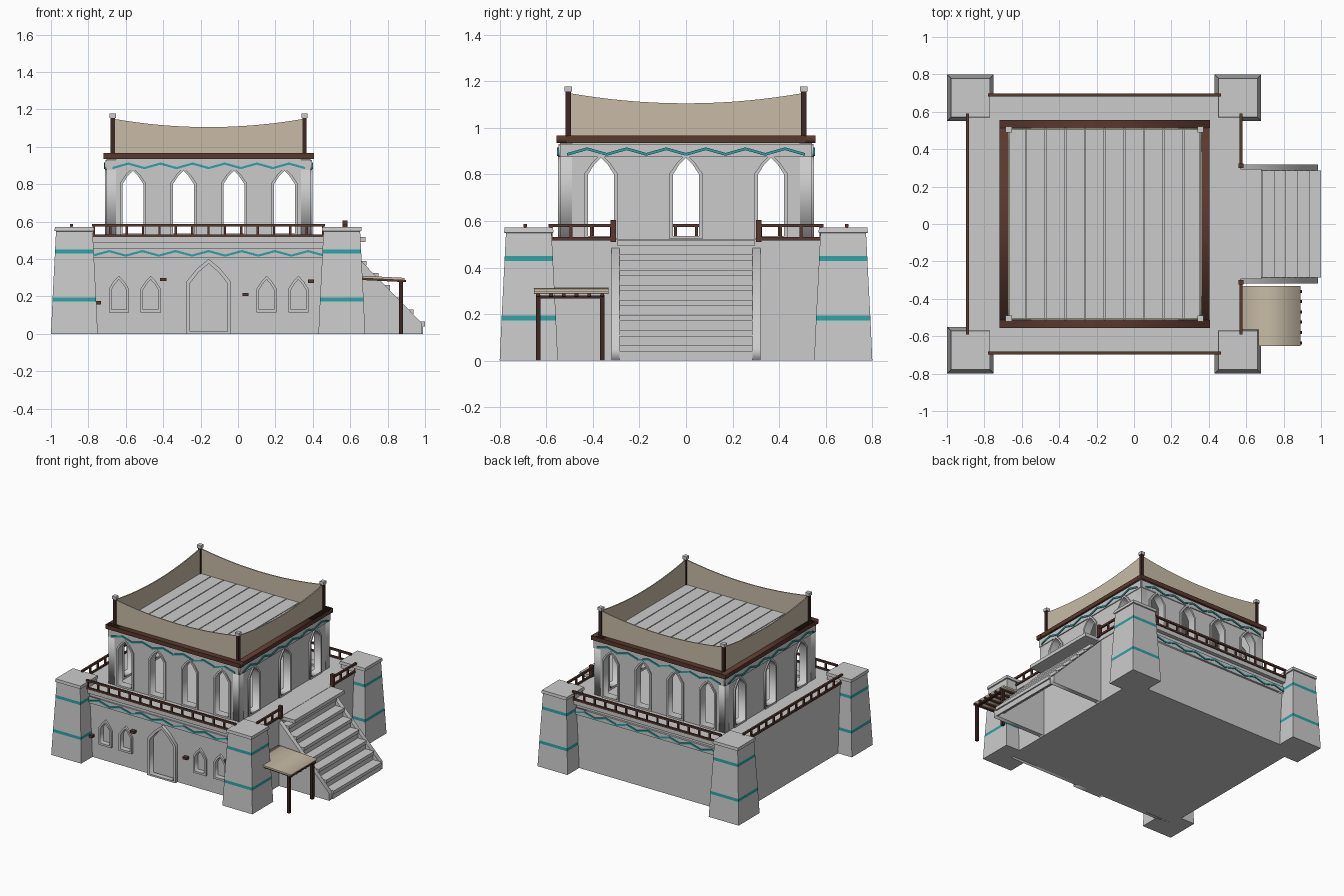
import bpy, bmesh, math
from mathutils import Matrix, Vector

if "Cube" in bpy.data.objects:
    bpy.data.objects.remove(bpy.data.objects["Cube"])


def material(name, rgb):
    m = bpy.data.materials.new(name)
    m.use_nodes = True
    m.diffuse_color = (*rgb, 1)
    for n in m.node_tree.nodes:
        if n.type == 'BSDF_PRINCIPLED':
            n.inputs["Base Color"].default_value = (*rgb, 1)
    return m


STONE = material("pale stone", (0.6, 0.6, 0.6))
TEAL = material("teal paint", (0.025, 0.36, 0.38))
BROWN = material("red brown wood", (0.1, 0.04, 0.027))
DARK = material("dark wood", (0.045, 0.02, 0.015))
CLOTH = material("cream cloth", (0.58, 0.5, 0.38))
CX = -0.157


def add(name, mesh, *mats):
    for m in mats:
        mesh.materials.append(m)
    ob = bpy.data.objects.new(name, mesh)
    bpy.context.scene.collection.objects.link(ob)
    return ob


def box(name, x, y, z, mat):
    """Box from (min, max) pairs."""
    bm = bmesh.new()
    bmesh.ops.create_cube(bm, size=1)
    for v in bm.verts:
        v.co = Vector((r[0] if c < 0 else r[1]) for c, r in zip(v.co, (x, y, z)))
    me = bpy.data.meshes.new(name)
    bm.to_mesh(me)
    bm.free()
    return add(name, me, mat)


def post(name, x, y, w, z0, z1, mat):
    return box(name, (x - w / 2, x + w / 2), (y - w / 2, y + w / 2), (z0, z1), mat)


NORMALS = {"front": (0, -1, 0), "back": (0, 1, 0), "right": (1, 0, 0), "left": (-1, 0, 0)}


def panel(name, side, loops, near, far, mat, cx=CX):
    """Upright plate with holes; near and far are distances along the side's normal."""
    cu = bpy.data.curves.new(name, 'CURVE')
    cu.dimensions = '2D'
    cu.fill_mode = 'BOTH'
    cu.extrude = (far - near) / 2
    for loop in loops:
        sp = cu.splines.new('POLY')
        sp.points.add(len(loop) - 1)
        for p, (u, v) in zip(sp.points, loop):
            p.co = (u, v, 0, 1)
        sp.use_cyclic_u = True
    tmp = bpy.data.objects.new(name + "_tmp", cu)
    bpy.context.scene.collection.objects.link(tmp)
    dg = bpy.context.evaluated_depsgraph_get()
    me = bpy.data.meshes.new_from_object(tmp.evaluated_get(dg))
    bpy.data.objects.remove(tmp)
    n = Vector(NORMALS[side])
    up = Vector((0, 0, 1))
    u = up.cross(n)
    rot = Matrix((u, up, n)).transposed().to_4x4()
    me.transform(Matrix.Translation(Vector((cx, 0, 0)) + n * (near + far) / 2) @ rot)
    me.materials.clear()
    return add(name, me, mat)


def rect(u0, u1, v0, v1):
    return [(u0, v0), (u1, v0), (u1, v1), (u0, v1)]


def arch(u, half, v0, spring, peak):
    """Pointed arch outline with a slight shoulder."""
    mid = spring + (peak - spring) * 0.58
    return [(u - half, v0), (u + half, v0), (u + half, spring), (u + half * 0.52, mid),
            (u, peak), (u - half * 0.52, mid), (u - half, spring)]


def zigzag(name, side, half, z, near):
    count = 2 * round(half / 0.085)
    top = [(-half + i * 2 * half / count, z + (0.012 if i % 2 else -0.012)) for i in range(count + 1)]
    loop = [(u, v + 0.006) for u, v in top] + [(u, v - 0.006) for u, v in reversed(top)]
    panel(name, side, [loop], near, near + 0.006, TEAL)


# Lower storey
box("base_block", (-0.885, 0.565), (-0.64, 0.66), (0, 0.485), STONE)
box("terrace_slab", (-0.89, 0.57), (-0.69, 0.69), (0.485, 0.52), STONE)
windows = (-0.48, -0.31, 0.31, 0.48)
holes = [arch(u, 0.04, 0.13, 0.235, 0.29) for u in windows] + [arch(0, 0.1, 0.004, 0.27, 0.375)]
panel("base_front_wall", "front", [rect(-0.7, 0.7, 0, 0.485)] + holes, 0.64, 0.665, STONE)
for u in windows:
    panel("base_window_frame", "front",
          [arch(u, 0.054, 0.115, 0.24, 0.31), arch(u, 0.04, 0.13, 0.235, 0.29)], 0.65, 0.68, STONE)
panel("door_frame", "front",
      [arch(0, 0.118, 0, 0.28, 0.4), arch(0, 0.1, 0.012, 0.27, 0.375)], 0.65, 0.69, STONE)
for side in ("front", "back"):
    panel("base_band", side, [rect(-0.64, 0.64, 0.405, 0.455)], 0.655, 0.675, STONE)
    zigzag("base_zigzag", side, 0.62, 0.43, 0.675)
for x, z in ((-0.4, 0.29), (0.04, 0.21), (0.39, 0.28), (-0.75, 0.165)):
    box("beam_end", (x - 0.017, x + 0.017), (-0.695, -0.64), (z - 0.009, z + 0.009), BROWN)


# Tapered corner towers with painted rings
def tower(x, y):
    levels = [(0, 0.125), (0.173, 0.117), (0.195, 0.116), (0.428, 0.104), (0.45, 0.103),
              (0.548, 0.098), (0.55, 0.106), (0.572, 0.104)]
    bm = bmesh.new()
    rings = [[bm.verts.new((x + a * h, y + b * h, z)) for a, b in ((-1, -1), (1, -1), (1, 1), (-1, 1))]
             for z, h in levels]
    for k, (lo, hi) in enumerate(zip(rings, rings[1:])):
        for i in range(4):
            j = (i + 1) % 4
            f = bm.faces.new((lo[i], lo[j], hi[j], hi[i]))
            f.material_index = int(k in (1, 3))
    bm.faces.new(reversed(rings[0]))
    bm.faces.new(rings[-1])
    me = bpy.data.meshes.new("corner_tower")
    bm.to_mesh(me)
    bm.free()
    add("corner_tower", me, STONE, TEAL)


for x in (-0.875, 0.555):
    for y in (-0.675, 0.675):
        tower(x, y)


# Terrace railings
def railing(axis, fixed, a, b):
    f = (fixed - 0.007, fixed + 0.007)
    for z in (0.517, 0.574):
        r = ((a, b), f) if axis == "x" else (f, (a, b))
        box("rail", *r, (z, z + 0.014), BROWN)
    n = max(2, round((b - a) / 0.09))
    for i in range(n + 1):
        t = a + 0.01 + (b - a - 0.02) * i / n
        p = (t, fixed) if axis == "x" else (fixed, t)
        post("baluster", *p, 0.012, 0.52, 0.58, BROWN)


for y in (-0.69, 0.69):
    railing("x", y, -0.78, 0.465)
railing("y", -0.89, -0.59, 0.59)
for s in (-1, 1):
    railing("y", 0.572, min(s * 0.31, s * 0.59), max(s * 0.31, s * 0.59))
    post("stair_newel", 0.572, s * 0.312, 0.025, 0.51, 0.605, BROWN)

# Upper storey walls with pointed openings
for side, half, dist, centres in (("front", 0.545, 0.54, (-0.405, -0.135, 0.135, 0.405)),
                                  ("back", 0.545, 0.54, (-0.405, -0.135, 0.135, 0.405)),
                                  ("right", 0.54, 0.545, (-0.365, 0, 0.365)),
                                  ("left", 0.54, 0.545, (-0.365, 0, 0.365))):
    openings = [arch(u, 0.056, 0.535, 0.8, 0.872) for u in centres]
    panel("upper_wall", side, [rect(-half, half, 0.52, 0.94)] + openings, dist - 0.05, dist, STONE)
    for u, hole in zip(centres, openings):
        panel("arch_frame", side, [arch(u, 0.07, 0.522, 0.805, 0.888), hole],
              dist - 0.045, dist + 0.01, STONE)
    panel("upper_band", side, [rect(-half, half, 0.875, 0.93)], dist - 0.01, dist + 0.007, STONE)
    zigzag("upper_zigzag", side, half - 0.03, 0.898, dist + 0.008)
    # Roof edge beam and sagging cloth screen
    edge = half + (0.017 if side in ("front", "back") else 0.013)
    panel("roof_beam", side, [rect(-edge, edge, 0.935, 0.966)], dist - 0.027, dist + 0.016, BROWN)
    span = half - 0.033
    sag = [(span * t / 8, 1.105 + 0.045 * (t / 8) ** 2) for t in range(8, -9, -1)]
    panel("cloth_screen", side, [[(-span, 0.962), (span, 0.962)] + sag],
          dist - 0.037, dist - 0.029, CLOTH)

# Roof deck with planks
box("roof_deck", (-0.69, 0.376), (-0.52, 0.52), (0.935, 0.95), STONE)
for i in range(10):
    x = -0.68 + i * 0.1052
    box("roof_plank", (x, x + 0.099), (-0.515, 0.515), (0.948, 0.961), STONE)
for x in (CX - 0.513, CX + 0.513):
    for y in (-0.506, 0.506):
        post("screen_post", x, y, 0.023, 0.955, 1.157, DARK)
        post("post_cap", x, y, 0.033, 1.155, 1.177, STONE)

# Hollow side staircase
box("landing", (0.56, 0.682), (-0.295, 0.295), (0.492, 0.518), STONE)
for i in range(7):
    x, z = 1.0 - i * 0.0625, 0.065 * (i + 1)
    box("tread", (x - 0.075, x), (-0.286, 0.286), (z - 0.025, z), STONE)
    box("riser", (x - 0.02, x - 0.01), (-0.286, 0.286), (z - 0.065, z - 0.02), STONE)
for d in (-0.302, 0.302):
    panel("stair_side", "front", [[(0.56, 0), (0.985, 0), (0.985, 0.055), (0.565, 0.485), (0.56, 0.485)]],
          d - 0.017, d + 0.017, STONE, cx=0)

# Small cloth awning beside the stairs
panel("awning_cloth", "front", [[(0.57, 0.302), (0.89, 0.286), (0.89, 0.299), (0.57, 0.315)]],
      0.332, 0.653, CLOTH, cx=0)
for y in (-0.635, -0.36):
    post("awning_post", 0.872, y, 0.02, 0, 0.282, DARK)
box("awning_bar", (0.862, 0.882), (-0.645, -0.35), (0.268, 0.28), DARK)
for i in range(6):
    y = 0.36 + i * 0.055
    panel("awning_rafter", "front", [[(0.57, 0.292), (0.897, 0.276), (0.897, 0.288), (0.57, 0.304)]],
          y - 0.008, y + 0.008, BROWN, cx=0)
